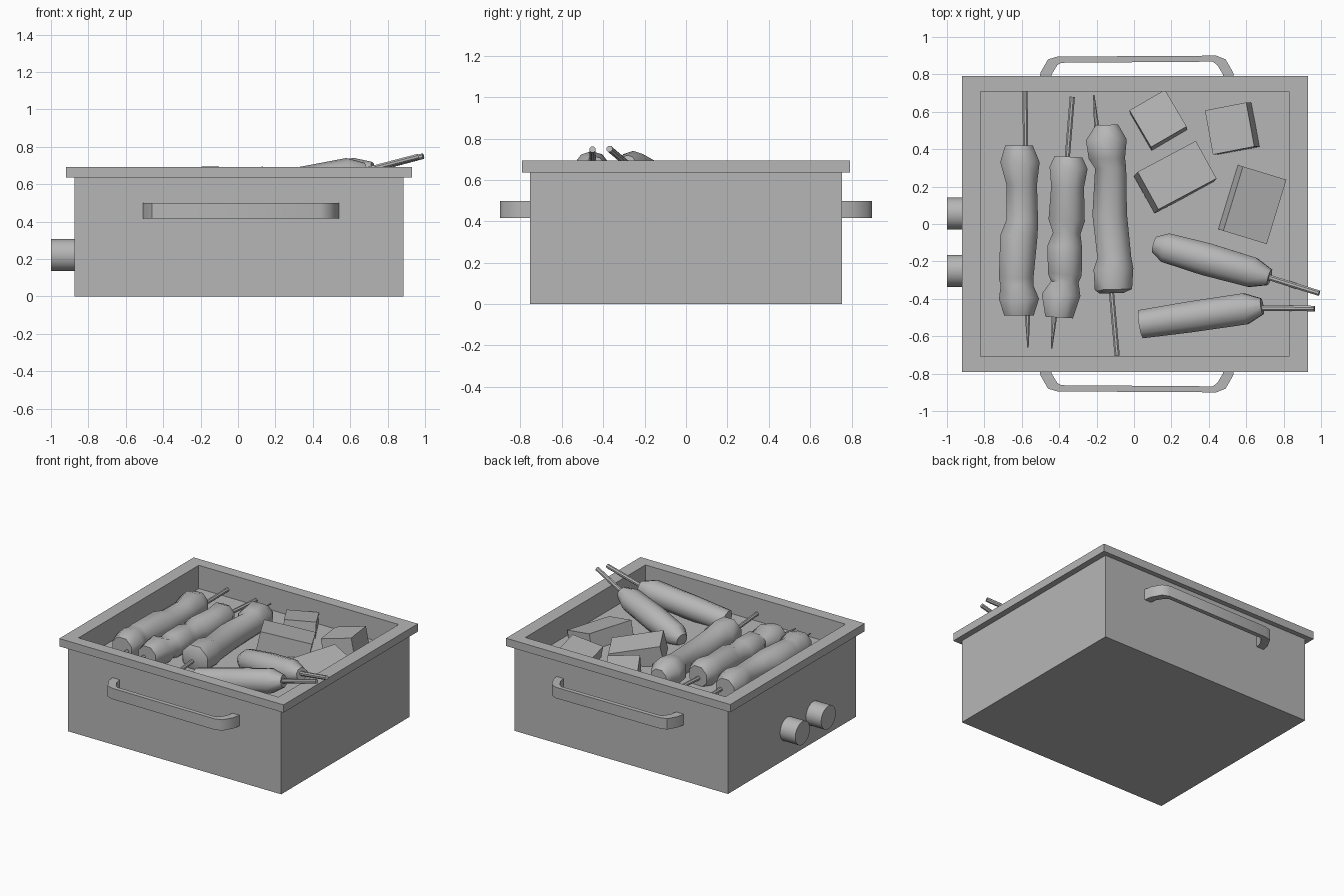
import bpy, bmesh, math
from mathutils import Vector, Matrix, Euler

if "Cube" in bpy.data.objects:
    bpy.data.objects.remove(bpy.data.objects["Cube"], do_unlink=True)

grey = bpy.data.materials.new("plain grey")
grey.use_nodes = True
tone = (0.47, 0.47, 0.47, 1)
grey.diffuse_color = tone
grey.node_tree.nodes["Principled BSDF"].inputs["Base Color"].default_value = tone


def finish(name, bm, smooth_angle=None):
    """Turn a bmesh into a named object with the shared material."""
    bmesh.ops.recalc_face_normals(bm, faces=bm.faces)
    mesh = bpy.data.meshes.new(name)
    bm.to_mesh(mesh)
    bm.free()
    mesh.materials.append(grey)
    obj = bpy.data.objects.new(name, mesh)
    bpy.context.collection.objects.link(obj)
    if smooth_angle:
        bpy.ops.object.select_all(action="DESELECT")
        obj.select_set(True)
        bpy.context.view_layer.objects.active = obj
        bpy.ops.object.shade_smooth_by_angle(angle=math.radians(smooth_angle))
    return obj


def skin(bm, rings):
    """Bridge consecutive rings of vertices and cap both ends."""
    loops = [[bm.verts.new(p) for p in ring] for ring in rings]
    for a, b in zip(loops, loops[1:]):
        for i in range(len(a)):
            j = (i + 1) % len(a)
            bm.faces.new((a[i], a[j], b[j], b[i]))
    bm.faces.new(loops[0])
    bm.faces.new(loops[-1])


def tube(name, stations, sides=8, smooth_angle=50):
    """Round body through (centre, radius) stations along a straight axis."""
    axis = (Vector(stations[-1][0]) - Vector(stations[0][0])).normalized()
    side = axis.cross(Vector((0, 0, 1))).normalized()
    up = side.cross(axis)
    turns = [math.tau * (i + 0.5) / sides for i in range(sides)]
    bm = bmesh.new()
    skin(bm, [[Vector(c) + (side * math.cos(t) + up * math.sin(t)) * r for t in turns]
              for c, r in stations])
    return finish(name, bm, smooth_angle)


# Pan: outer wall, overhanging rim and sunken floor in one shell
def rect(half_x, half_y, z):
    return [(0.005 + sx * half_x, sy * half_y, z)
            for sx, sy in ((-1, -1), (1, -1), (1, 1), (-1, 1))]


bm = bmesh.new()
skin(bm, [rect(0.88, 0.755, 0), rect(0.88, 0.755, 0.635), rect(0.925, 0.792, 0.635),
          rect(0.925, 0.792, 0.693), rect(0.825, 0.708, 0.693), rect(0.825, 0.708, 0.52)])
finish("grill_box", bm)

# Strap handles at front and back
outer = [(-0.51, 0.75), (-0.5, 0.81), (-0.46, 0.88), (-0.41, 0.895),
         (0.44, 0.9), (0.49, 0.88), (0.53, 0.81), (0.54, 0.75)]
inner = [(-0.45, 0.75), (-0.44, 0.8), (-0.41, 0.85), (-0.39, 0.862),
         (0.42, 0.868), (0.445, 0.85), (0.475, 0.8), (0.485, 0.75)]
for name, facing in (("front_handle", -1), ("back_handle", 1)):
    bm = bmesh.new()
    outline = outer + inner[::-1]
    skin(bm, [[(x, facing * y, z) for x, y in outline] for z in (0.417, 0.498)])
    finish(name, bm, 40)

# Control knobs
for name, y in (("rear_knob", 0.055), ("front_knob", -0.25)):
    tube(name, [((-1, y, 0.22), 0.086), ((-0.87, y, 0.22), 0.086)], 32, 40)


# Skewers: a stick with a sharpened end through lumpy pieces (y, centre x, radius)
def skewer(name, blunt, tip, lumps):
    z = 0.575
    blunt, tip = Vector((*blunt, z)), Vector((*tip, z))
    tube(name + "_stick", [(blunt, 0.015), (blunt.lerp(tip, 0.88), 0.015), (tip, 0.004)], 8, 40)
    tube(name + "_meat", [((x, y, 0.585), r) for y, x, r in lumps], 8, 50)


skewer("outer_skewer", (-0.583, 0.71), (-0.567, -0.66),
       [(0.42, -0.615, 0.08), (0.33, -0.61, 0.114), (0.21, -0.6, 0.088), (0.02, -0.598, 0.092),
        (-0.06, -0.615, 0.108), (-0.29, -0.63, 0.1), (-0.33, -0.625, 0.095),
        (-0.4, -0.615, 0.116), (-0.49, -0.615, 0.085)])
skewer("middle_skewer", (-0.33, 0.68), (-0.44, -0.665),
       [(0.36, -0.35, 0.08), (0.3, -0.35, 0.11), (0.2, -0.355, 0.095), (0.02, -0.36, 0.105),
        (-0.05, -0.36, 0.08), (-0.12, -0.37, 0.1), (-0.27, -0.37, 0.098),
        (-0.31, -0.37, 0.08), (-0.38, -0.39, 0.112), (-0.5, -0.4, 0.08)])
skewer("inner_skewer", (-0.09, -0.705), (-0.215, 0.69),
       [(0.53, -0.145, 0.065), (0.45, -0.148, 0.118), (0.35, -0.145, 0.105), (0.3, -0.125, 0.09),
        (0.05, -0.13, 0.1), (-0.18, -0.105, 0.098), (-0.24, -0.11, 0.115),
        (-0.35, -0.11, 0.108), (-0.37, -0.12, 0.07)])


# Coated sausages on sticks, leaning up on the rim
def sausage(name, start, end, stick_end, shape):
    a, b, c = Vector(start), Vector(end), Vector(stick_end)
    tube(name, [(a.lerp(b, t), r) for t, r in shape], 10, 50)
    tube(name + "_stick", [(b.lerp(a, 0.1), 0.016), (c, 0.016)], 8, 40)


sausage("rear_sausage", (0.11, -0.11, 0.555), (0.725, -0.285, 0.675), (0.99, -0.37, 0.75),
        [(0, 0.045), (0.1, 0.083), (0.45, 0.092), (0.85, 0.085), (1, 0.045)])
sausage("front_sausage", (0.04, -0.535, 0.55), (0.685, -0.44, 0.67), (0.965, -0.452, 0.748),
        [(0, 0.08), (0.4, 0.087), (0.86, 0.088), (1, 0.045)])


# Tofu blocks, tilted where they rest on the floor
def block(name, centre, size, spin, tilt_x, tilt_y):
    bm = bmesh.new()
    bmesh.ops.create_cube(bm, size=1)
    turn = Matrix.Rotation(math.radians(spin), 4, "Z")
    tilt = Euler((math.radians(tilt_x), math.radians(tilt_y), 0)).to_matrix().to_4x4()
    bm.transform(Matrix.Translation(centre) @ turn @ tilt @ Matrix.Diagonal((*size, 1)))
    finish(name, bm)


block("back_block", (0.13, 0.555, 0.56), (0.22, 0.23, 0.13), 30, -8, 3)
block("corner_block", (0.525, 0.51, 0.56), (0.23, 0.24, 0.13), 11, -3, -12)
block("centre_block", (0.22, 0.25, 0.58), (0.36, 0.23, 0.14), 28, -4, 12)
block("side_block", (0.63, 0.105, 0.535), (0.25, 0.36, 0.14), -17, 0, 14)
